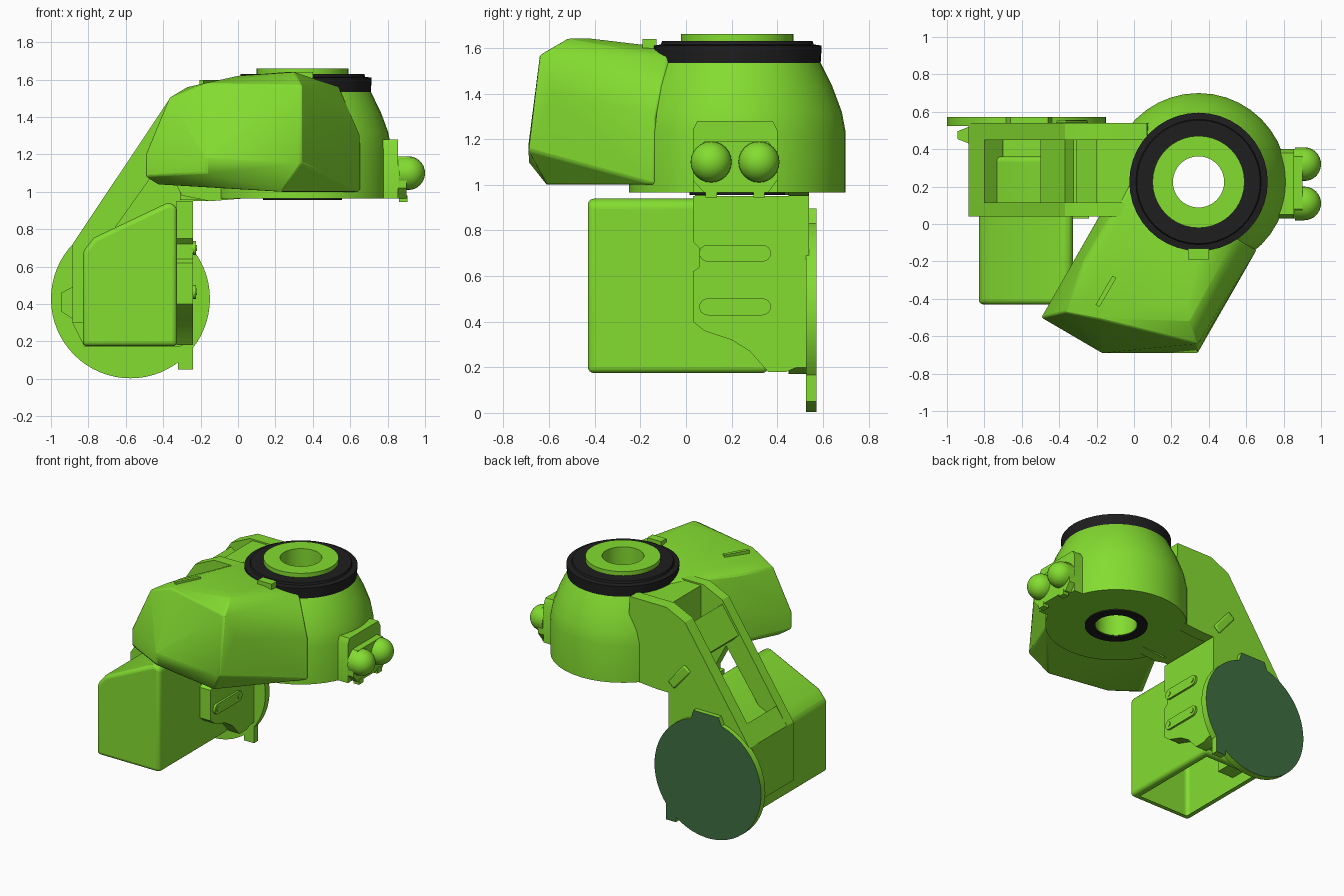
import bpy, bmesh, math
from mathutils import Matrix, Vector

old = bpy.data.objects.get("Cube")
if old:
    bpy.data.objects.remove(old, do_unlink=True)


def material(name, rgb):
    m = bpy.data.materials.new(name)
    m.use_nodes = True
    m.diffuse_color = (*rgb, 1)
    m.node_tree.nodes["Principled BSDF"].inputs["Base Color"].default_value = (*rgb, 1)
    return m


GREEN = material("bright green", (0.23, 0.72, 0.03))
BLACK = material("black", (0.013, 0.013, 0.014))
DARK = material("dark green", (0.05, 0.155, 0.055))
AXIS = Vector((0.345, 0.225, 0))


def finish(name, bm, mat=GREEN, bevel=0, segments=2):
    bmesh.ops.recalc_face_normals(bm, faces=bm.faces)
    mesh = bpy.data.meshes.new(name)
    bm.to_mesh(mesh)
    bm.free()
    mesh.materials.append(mat)
    ob = bpy.data.objects.new(name, mesh)
    bpy.context.collection.objects.link(ob)
    if bevel:
        mod = ob.modifiers.new("rounded edges", "BEVEL")
        mod.width, mod.segments, mod.limit_method = bevel, segments, "ANGLE"
    bpy.ops.object.select_all(action="DESELECT")
    ob.select_set(True)
    bpy.context.view_layer.objects.active = ob
    bpy.ops.object.shade_smooth_by_angle(angle=math.radians(30))
    return ob


def prism(name, outline, axis, lo, hi, open_bottom=0, **kw):
    """Extrude an outline along x (yz outline) or y (xz outline)."""
    bm = bmesh.new()
    near, far = ([bm.verts.new((d, a, b) if axis == "x" else (a, d, b)) for a, b in outline] for d in (lo, hi))
    bm.faces.new(near)
    bm.faces.new(far)
    for i in range(len(near)):
        bm.faces.new((near[i - 1], near[i], far[i], far[i - 1]))
    if open_bottom:
        bmesh.ops.recalc_face_normals(bm, faces=bm.faces)
        base = min(bm.faces, key=lambda f: f.normal.z)
        bmesh.ops.inset_region(bm, faces=[base], thickness=open_bottom)
        bmesh.ops.delete(bm, geom=[base], context="FACES")
    return finish(name, bm, **kw)


def box(name, x, y, z, **kw):
    return prism(name, [(x[0], z[0]), (x[1], z[0]), (x[1], z[1]), (x[0], z[1])], "y", *y, **kw)


def lathe(name, profile, center=AXIS, axis="z", steps=40, closed=True, **kw):
    """Revolve (radius, height) pairs about an axis."""
    bm = bmesh.new()
    vs = [bm.verts.new((r, 0, h)) for r, h in profile]
    pairs = list(zip(vs, vs[1:])) + ([(vs[-1], vs[0])] if closed else [])
    geom = vs + [bm.edges.new(p) for p in pairs]
    bmesh.ops.spin(bm, geom=geom, cent=(0, 0, 0), axis=(0, 0, 1), angle=2 * math.pi, steps=steps)
    bmesh.ops.remove_doubles(bm, verts=bm.verts, dist=1e-4)
    turn = {"z": Matrix(), "x": Matrix.Rotation(math.pi / 2, 4, "Y")}[axis]
    bmesh.ops.transform(bm, matrix=Matrix.Translation(center) @ turn, verts=bm.verts)
    return finish(name, bm, **kw)


def hull(name, points, **kw):
    bm = bmesh.new()
    for p in points:
        bm.verts.new(p)
    bmesh.ops.convex_hull(bm, input=bm.verts)
    bmesh.ops.delete(bm, geom=[v for v in bm.verts if not v.link_faces], context="VERTS")
    bmesh.ops.dissolve_limit(bm, angle_limit=0.03, verts=bm.verts, edges=bm.edges)
    return finish(name, bm, **kw)


def circle(cx, cy, r, n, start=0, sweep=2 * math.pi):
    return [(cx + r * math.cos(start + sweep * i / n), cy + r * math.sin(start + sweep * i / n)) for i in range(n)]


# Round joint body with a bore through it
lathe("joint_dome", [(0.14, 0.965), (0.475, 0.965), (0.475, 1.23), (0.458, 1.32), (0.417, 1.43),
                     (0.365, 1.535), (0.35, 1.56), (0.14, 1.56)])
lathe("top_seal", [(0.24, 1.53), (0.365, 1.53), (0.37, 1.61), (0.335, 1.615), (0.33, 1.63), (0.24, 1.63)], mat=BLACK)
lathe("hub_ring", [(0.137, 1.5), (0.246, 1.5), (0.246, 1.66), (0.137, 1.66)])
lathe("bottom_seal", [(0.145, 0.98), (0.21, 0.98), (0.21, 0.956), (0.145, 0.956)], mat=BLACK)

# Faceted housing reaching forward from the joint
hull("forward_housing", [
    (0.655, -0.139, 1.0), (0.655, -0.139, 1.3), (0.542, -0.074, 1.56), (0.0, 0.24, 1.56),
    (-0.055, 0.27, 1.45), (-0.055, 0.27, 1.03), (-0.27, -0.2, 1.52), (-0.37, -0.47, 1.5),
    (-0.27, -0.44, 1.56), (-0.18, -0.51, 1.58), (-0.43, -0.45, 1.04), (-0.495, -0.5, 1.08),
    (-0.495, -0.5, 1.2), (-0.17, -0.69, 1.18), (-0.17, -0.69, 1.1), (-0.25, -0.57, 1.03),
    (0.24, -0.61, 1.0), (0.34, -0.69, 1.15), (0.39, -0.59, 1.4), (0.34, -0.64, 1.57),
    (0.3, -0.52, 1.64), (0.28, -0.43, 1.642), (0.0, -0.45, 1.62), (0.35, -0.16, 1.61)], bevel=0.01)
box("top_notch", (0.29, 0.4), (-0.19, -0.13), (1.55, 1.64))

# Raised rib along the housing roof
rib = box("roof_rib", (-0.012, 0.012), (-0.09, 0.09), (-0.03, 0.012))
rib.location = (-0.15, -0.36, 1.585)
rib.rotation_euler.z = math.radians(-30)

# Sloping arm: full back wall, narrower front strip, bridge into the joint
slope = [(-0.885, 0.72), (-0.37, 1.49), (-0.22, 1.56), (0.07, 1.56), (0.1, 0.97), (-0.15, 0.95)]
prism("arm_back_wall", slope + [(-0.24, 0.95), (-0.24, 0.2), (-0.32, 0.17), (-0.82, 0.17), (-0.885, 0.3)],
      "y", 0.45, 0.54)
prism("arm_front_strip", slope + [(-0.3, 0.98), (-0.4, 1.17), (-0.72, 0.72)], "y", 0.04, 0.115)
prism("arm_bridge", [(-0.2, 1.55), (0.07, 1.55), (0.1, 0.97), (-0.31, 0.955), (-0.31, 1.02), (-0.2, 1.1)],
      "y", 0.05, 0.5)
prism("arm_cross_rib", [(-0.5, 1.27), (-0.37, 1.46), (-0.32, 1.42), (-0.45, 1.22)], "y", 0.1, 0.46)
prism("arm_foot", [(-0.885, 0.72), (-0.8, 0.84), (-0.7, 0.74), (-0.7, 0.3), (-0.885, 0.3)], "y", 0.04, 0.5)

# Motor cover with its slanted shoulder, open underneath
prism("motor_cover", [(-0.83, 0.175), (-0.325, 0.175), (-0.325, 0.92), (-0.37, 0.945), (-0.77, 0.755), (-0.83, 0.68)],
      "y", -0.43, 0.36, open_bottom=0.07, bevel=0.055, segments=4)
prism("motor_cover_rear", [(-0.8, 0.2), (-0.325, 0.2), (-0.325, 0.85), (-0.4, 0.85), (-0.8, 0.68)], "y", 0.3, 0.5)

# Side panel with two slotted pads and screws
prism("side_panel", [(0.03, 0.95), (0.03, 0.75), (0.06, 0.72), (0.06, 0.64), (0.03, 0.62), (0.03, 0.4), (0.08, 0.36),
                     (0.2, 0.32), (0.28, 0.27), (0.36, 0.18), (0.44, 0.18), (0.51, 0.21), (0.53, 0.95)],
      "x", -0.33, -0.24)
for i, z in enumerate((0.7, 0.465)):
    outline = (circle(0.335, z, 0.037, 8, -math.pi / 2, math.pi) + [(0.335, z + 0.037)]
               + circle(0.095, z, 0.037, 8, math.pi / 2, math.pi) + [(0.095, z - 0.037)])
    prism(f"slot_pad_{i + 1}", outline, "x", -0.25, -0.225)
    for j, y in enumerate((0.095, 0.335)):
        prism(f"pad_screw_{i + 1}_{j + 1}", circle(y, z, 0.017, 12), "x", -0.23, -0.22)
back_pad = box("back_wall_pad", (-0.1, 0.1), (0.535, 0.555), (-0.032, 0.032), bevel=0.015)
back_pad.location = (-0.33, 0, 1.09)
back_pad.rotation_euler.y = math.radians(50)

# Round mounting flange with its tab and key, dark on the mating side
flange = prism("mounting_flange", circle(-0.575, 0.428, 0.425, 64), "y", 0.525, 0.573)
tab = box("flange_tab", (-0.32, -0.24), (0.525, 0.573), (0.05, 0.25))
key = prism("flange_key", [(-0.7, 0.8), (-0.43, 0.8), (-0.46, 0.895), (-0.66, 0.895)], "y", 0.525, 0.573)
for ob in (flange, tab, key):
    ob.data.materials.append(DARK)
    for face in ob.data.polygons:
        if face.normal.y > 0.9:
            face.material_index = 1

# Cable plug on the right-hand side
hull("cable_plug", [(x, y, z) for x, dy, zs in ((-0.87, 0.05, (0.31, 0.5)), (-0.945, 0.02, (0.36, 0.46)))
                    for y in (0.475 - dy, 0.475 + dy) for z in zs])

# Lamp bracket and two domed lamps
prism("lamp_bracket", [(0.03, 0.965), (0.4, 0.965), (0.4, 1.24), (0.38, 1.28), (0.05, 1.28), (0.03, 1.24)],
      "x", 0.7, 0.855)
prism("lamp_plate", [(0.03, 1.02), (0.08, 0.965), (0.36, 0.965), (0.4, 1.02), (0.4, 1.14), (0.36, 1.19),
                     (0.08, 1.19), (0.03, 1.14)], "x", 0.85, 0.9)
for side, y in (("front", 0.11), ("back", 0.32)):
    curve = [(0.09 * math.cos(a), 0.05 + 0.09 * math.sin(a)) for a in (math.pi / 2 * i / 8 for i in range(9))]
    lathe(f"{side}_lamp", [(0, 0), (0.09, 0)] + curve, center=Vector((0.86, y, 1.1)), axis="x",
          steps=24, closed=False)
    box(f"{side}_lamp_foot", (0.86, 0.905), (y - 0.025, y + 0.025), (0.945, 0.98))
